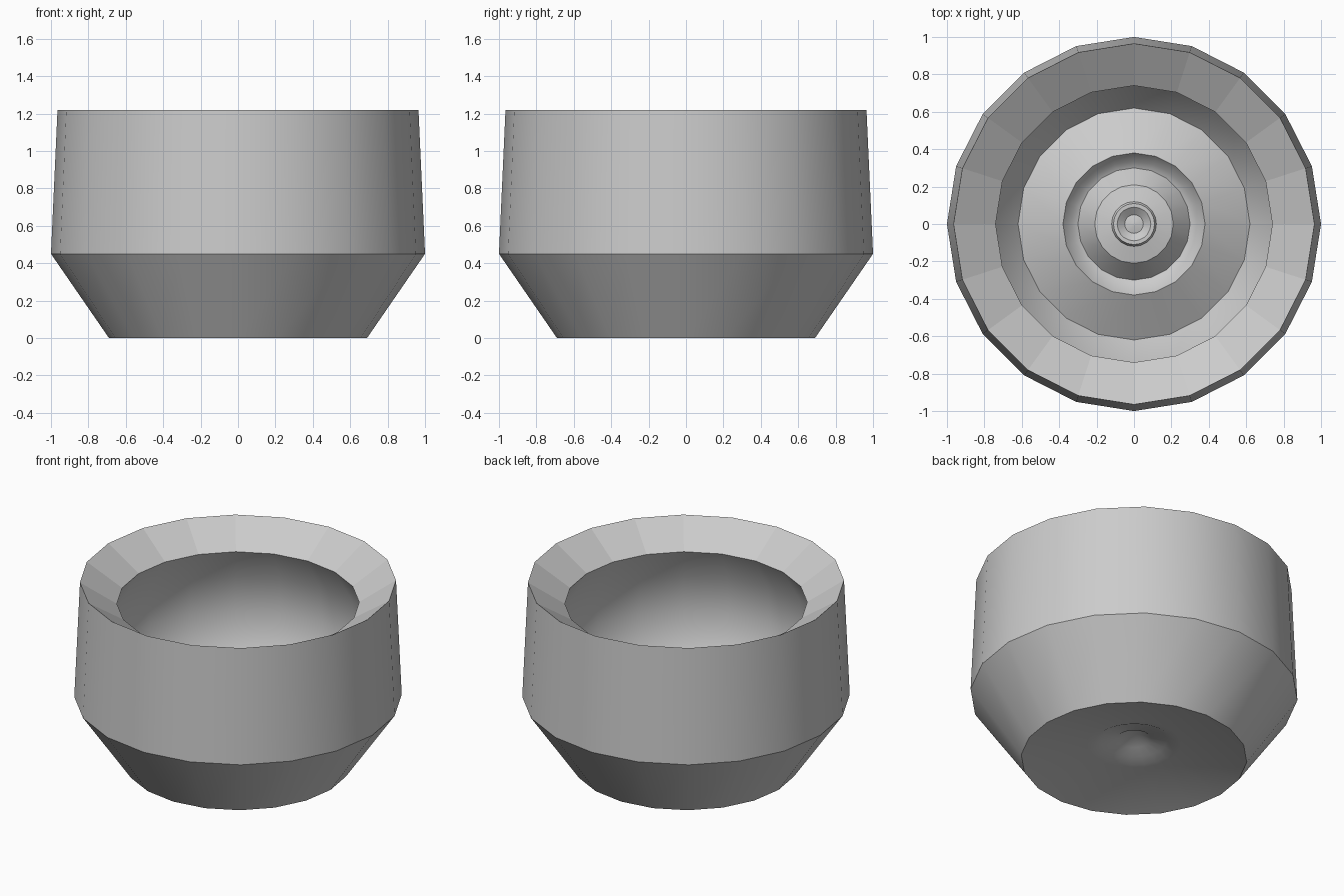
import bpy, bmesh, math

if "Cube" in bpy.data.objects:
    bpy.data.objects.remove(bpy.data.objects["Cube"])

SIDES = 20

def lathe(name, profile, flat_bands=()):
    """Revolve an (r, z) profile around z; r = 0 ends become a pole."""
    bm = bmesh.new()
    rings = []
    for r, z in profile:
        if r == 0:
            rings.append([bm.verts.new((0, 0, z))] * SIDES)
        else:
            rings.append([bm.verts.new((r * math.cos(2 * math.pi * i / SIDES),
                                        r * math.sin(2 * math.pi * i / SIDES), z))
                          for i in range(SIDES)])
    flat = []
    for k in range(len(rings) - 1):
        a, b = rings[k], rings[k + 1]
        for i in range(SIDES):
            j = (i + 1) % SIDES
            corners = list(dict.fromkeys((a[i], a[j], b[j], b[i])))
            bm.faces.new(corners)
            flat.append(k in flat_bands)
    bmesh.ops.recalc_face_normals(bm, faces=bm.faces)
    mesh = bpy.data.meshes.new(name)
    bm.to_mesh(mesh)
    bm.free()
    obj = bpy.data.objects.new(name, mesh)
    bpy.context.collection.objects.link(obj)
    bpy.ops.object.select_all(action='DESELECT')
    obj.select_set(True)
    bpy.context.view_layer.objects.active = obj
    bpy.ops.object.shade_smooth_by_angle(angle=math.radians(31))
    for poly, is_flat in zip(mesh.polygons, flat):
        if is_flat:
            poly.use_smooth = False
    return obj

# Closed cup section: recessed underside, outer wall, funnel lip, rounded bowl, stepped floor
underside = [(0, 0.22), (0.105, 0.138), (0.20, 0.125), (0.25, 0.10), (0.29, 0.10)]
outer = [(0.69, 0), (1.0, 0.45), (0.965, 1.22)]
bowl = [(0.74, 1.075), (0.87, 0.85), (0.90, 0.60), (0.84, 0.36)]
floor = [(0.62, 0.10), (0.38, 0.24), (0.335, 0.18), (0.30, 0.165), (0.21, 0.27),
         (0.12, 0.29), (0.11, 0.31), (0.09, 0.31), (0.05, 0.28), (0.01, 0.29), (0, 0.29)]

profile = underside + outer + bowl + floor
lip_band = len(underside) + len(outer) - 1
lathe("cup_body", profile, flat_bands=(lip_band,))
